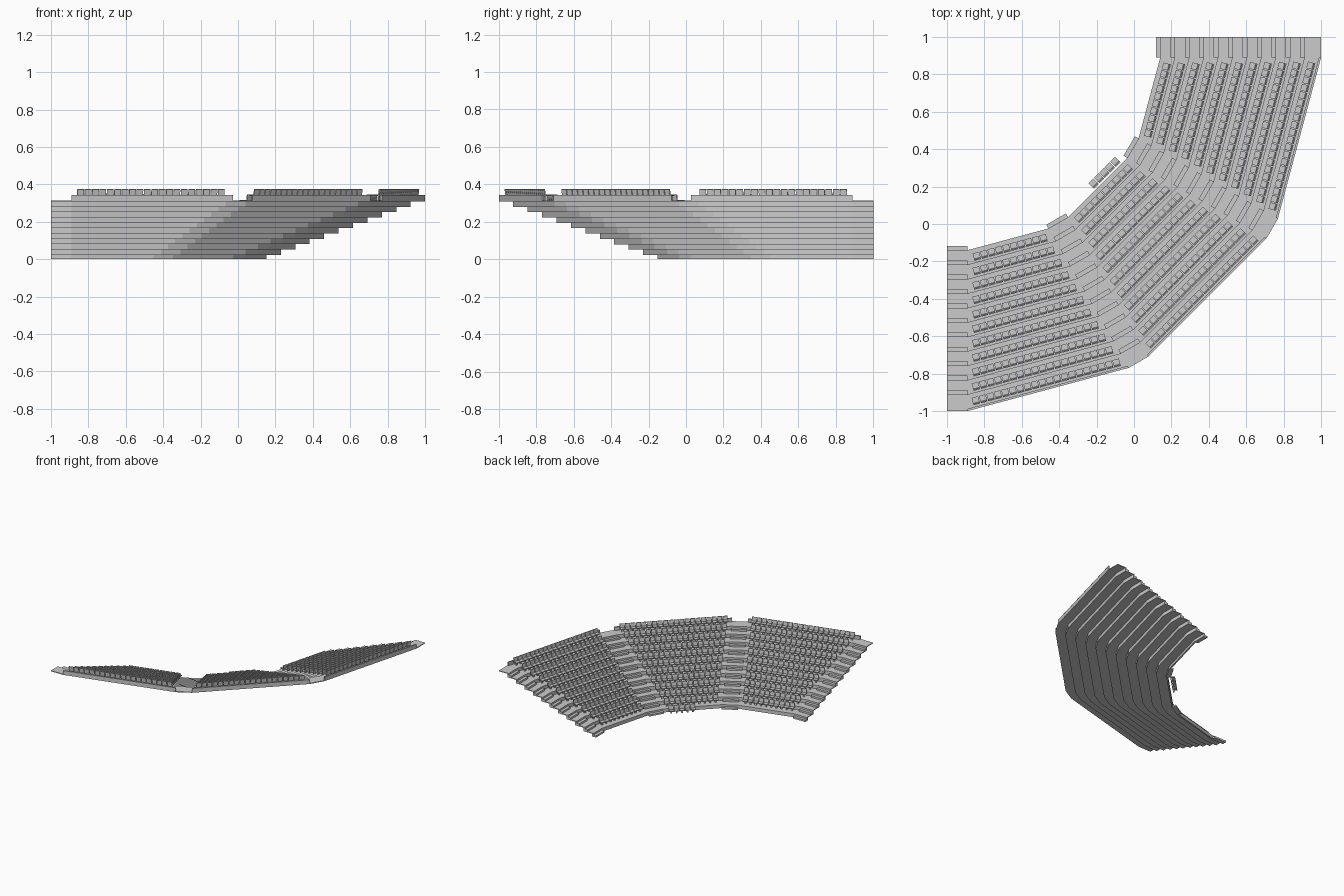
import bpy, bmesh, math
from mathutils import Vector, Matrix

if "Cube" in bpy.data.objects:
    bpy.data.objects.remove(bpy.data.objects["Cube"])

ROWS = 11
R0, PITCH = 0.865, 0.0771      # wedge radius of first riser, tread depth
RISE = 0.0286                  # tier height
WALL, SLAB = 0.012, 0.006      # riser and tread thickness
STEP = 0.023                   # depth of aisle half steps
SEAT = 0.041                   # seat spacing
AISLE = 0.121
R_OUT = R0 + ROWS * PITCH + WALL


def heading(deg):
    a = math.radians(deg)
    return Vector((math.cos(a), math.sin(a)))


def prism(bm, quad, z0, z1):
    lo = [bm.verts.new((p.x, p.y, z0)) for p in quad]
    hi = [bm.verts.new((p.x, p.y, z1)) for p in quad]
    bm.faces.new(lo[::-1])
    bm.faces.new(hi)
    for i in range(4):
        j = (i + 1) % 4
        bm.faces.new((lo[i], lo[j], hi[j], hi[i]))


def finish(bm, name):
    bmesh.ops.recalc_face_normals(bm, faces=bm.faces)
    me = bpy.data.meshes.new(name)
    bm.to_mesh(me)
    bm.free()
    ob = bpy.data.objects.new(name, me)
    bpy.context.collection.objects.link(ob)
    return ob


def wedge_plan(apex, deg):
    """Quad of a 30 degree seating block between two radii."""
    a, b = heading(deg - 105), heading(deg - 75)
    return lambda r0, r1: [apex + a * r0, apex + a * r1, apex + b * r1, apex + b * r0]


def strip_plan(apex, deg, width):
    """Quad of a straight aisle between two radii."""
    u, v = heading(deg), heading(deg - 90)
    return lambda r0, r1: [apex + v * r0, apex + v * r1,
                           apex + u * width + v * r1, apex + u * width + v * r0]


def terrace(name, plan, parapet):
    bm = bmesh.new()
    for k in range(ROWS):
        r, top = R0 + k * PITCH, (k + 1) * RISE
        end = r + PITCH + WALL if (k < ROWS - 1 or not parapet) else R_OUT
        prism(bm, plan(r, r + WALL), top - RISE - (SLAB if k else 0), top)
        prism(bm, plan(r, end), top - SLAB, top)
    if parapet:
        prism(bm, plan(R_OUT - WALL, R_OUT), ROWS * RISE - SLAB, (ROWS + 1) * RISE)
    finish(bm, name)


def half_steps(name, plan):
    bm = bmesh.new()
    for k in range(ROWS):
        r = R0 + k * PITCH
        prism(bm, plan(r - STEP, r), k * RISE, (k + 0.5) * RISE)
    finish(bm, name)


def box(bm, size, loc, tilt=0):
    m = (Matrix.Translation(loc) @ Matrix.Rotation(tilt, 4, 'X')
         @ Matrix.Diagonal((*size, 1)))
    bmesh.ops.create_cube(bm, size=1, matrix=m)


# One seat: x along the row, -y towards the back of the stand
def seat_mesh():
    bm = bmesh.new()
    box(bm, (0.036, 0.032, 0.007), (0, 0.003, 0.026))
    box(bm, (0.036, 0.006, 0.038), (0, -0.016, 0.0405), math.radians(8))
    box(bm, (0.012, 0.012, 0.024), (0, -0.006, 0.012))
    me = bpy.data.meshes.new("seat")
    bm.to_mesh(me)
    bm.free()
    return me


SEAT_MESH = seat_mesh()


def seat_rows(name, apex, deg, extra=False):
    bm = bmesh.new()
    u, v = heading(deg), heading(deg - 90)
    for k in range(-1 if extra else 0, ROWS):
        mid = (R0 + k * PITCH) * math.cos(math.radians(15)) + 0.043
        chord = 2 * mid * math.tan(math.radians(15))
        n = int((chord - 0.03) / SEAT)
        for i in range(n):
            if k < 0 and i < n - 5:      # short front row, one side only
                continue
            p = apex + v * mid + u * (i - (n - 1) / 2) * SEAT
            start = len(bm.verts)
            bm.from_mesh(SEAT_MESH)
            bm.verts.ensure_lookup_table()
            m = (Matrix.Translation((p.x, p.y, (k + 1) * RISE))
                 @ Matrix.Rotation(math.radians(deg), 4, 'Z'))
            bmesh.ops.transform(bm, matrix=m, verts=bm.verts[start:])
    finish(bm, name)


# Walk along the stand: each block turns 30 degrees, aisles stay straight
apex_a = Vector((-0.89, 0.725))
apex_m = apex_a + heading(30) * AISLE
apex_b = apex_m + heading(60) * AISLE

for name, apex, deg in (("left", apex_a, 15), ("middle", apex_m, 45), ("right", apex_b, 75)):
    terrace(name + "_terrace", wedge_plan(apex, deg), True)
    seat_rows(name + "_seats", apex, deg, name == "middle")

for name, apex, deg, width in (("left_end", apex_a - heading(0) * 0.11, 0, 0.11),
                               ("left_inner", apex_a, 30, AISLE),
                               ("right_inner", apex_m, 60, AISLE),
                               ("right_end", apex_b, 90, 0.11)):
    plan = strip_plan(apex, deg, width)
    terrace(name + "_aisle", plan, False)
    half_steps(name + "_steps", plan)
